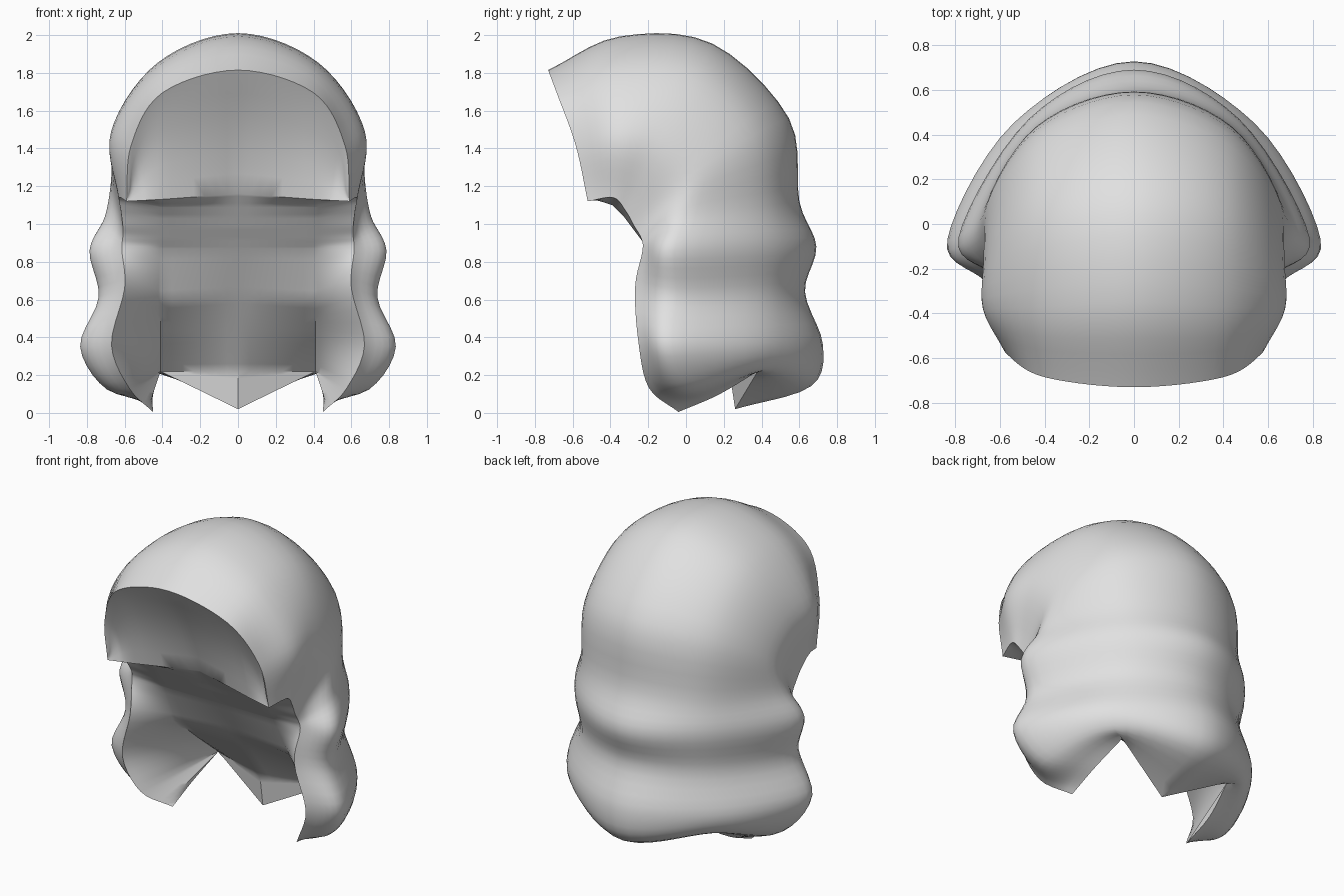
import bpy, bmesh, math
from mathutils import Vector

if "Cube" in bpy.data.objects:
    bpy.data.objects.remove(bpy.data.objects["Cube"])

N = 7   # columns per span of a section
M = 5   # rows between neighbouring sections

# Half sections: front edge, side, rear quarter, midline (y, z).
# They start as the upright brow arch and turn into flat rings down to the hem.
SECTIONS = [
    (.59, -.52, 1.12, .565, -.585, 1.42, .40, -.685, 1.695, -.73, 1.815),
    (.63, -.385, 1.14, .665, -.38, 1.49, .42, -.37, 1.84, -.35, 1.993),
    (.62, -.32, 1.07, .665, -.14, 1.45, .43, .06, 1.81, .14, 1.955),
    (.61, -.275, .99, .665, .04, 1.27, .44, .39, 1.49, .545, 1.56),
    (.61, -.24, .93, .70, .00, 1.05, .44, .44, 1.10, .60, 1.12),
    (.615, -.23, .86, .785, -.06, .86, .47, .47, .88, .69, .88),
    (.60, -.27, .66, .735, -.05, .61, .45, .44, .63, .63, .64),
    (.67, -.25, .36, .835, -.07, .35, .54, .45, .37, .725, .36),
    (.575, -.195, .13, .695, .01, .13, .505, .42, .235, .66, .14),
    (.45, -.04, .005, .45, .17, .095, .41, .38, .22, .26, .02),
]
# Inner wall, one line per section: corner (x, y, z) and midline (y, z)
INNER = [
    (.41, -.485, 1.13, -.40, 1.16), (.41, -.39, 1.10, -.36, 1.10),
    (.41, -.33, 1.04, -.32, 1.04), (.41, -.285, .98, -.28, .98),
    (.40, -.24, .92, -.235, .92), (.40, -.20, .87, -.20, .87),
    (.41, -.06, .59, -.04, .62), (.41, .16, .40, .095, .42),
    (.41, .38, .22, .23, .22), (.41, .38, .22, .26, .02),
]


def spline(pts, i, t):
    """Smooth curve through pts, position t inside span i."""
    b, c = pts[i], pts[i + 1]
    a = pts[i - 1] if i > 0 else b * 2 - c
    d = pts[i + 2] if i + 2 < len(pts) else c * 2 - b
    return (b * 2 + (c - a) * t + (a * 2 - b * 5 + c * 4 - d) * t * t
            + (b * 3 - a - c * 3 + d) * t ** 3) * .5


def resample(pts, n, straight=False):
    out = []
    for i in range(len(pts) - 1):
        for k in range(n):
            t = k / n
            out.append(pts[i].lerp(pts[i + 1], t) if straight else spline(pts, i, t))
    return out + [pts[-1].copy()]


def section(s, last):
    e, side, rear = Vector(s[0:3]), Vector(s[3:6]), Vector(s[6:9])
    mid = Vector((0, s[9], s[10]))
    if last:   # the hem keeps sharp notches
        return resample([e, side, rear], N)[:-1] + resample([rear, mid], N, True)
    # mirrored neighbour keeps the midline smooth
    beyond = Vector((-rear.x, rear.y, rear.z))
    return resample([e, side, rear, mid, beyond], N)[:3 * N + 1]


def transpose(g):
    return [list(r) for r in zip(*g)]


# Outer shell
rows = [section(s, i == len(SECTIONS) - 1) for i, s in enumerate(SECTIONS)]
outer = transpose([resample(c, M) for c in transpose(rows)])

# Inner neck wall joined to the front edge of the shell
corner = resample([Vector(r[:3]) for r in INNER], M, True)
middle = resample([Vector((0, r[3], r[4])) for r in INNER], M, True)
inner = []
for row, a, b in zip(outer, corner, middle):
    inner.append([row[0].lerp(a, k / (2 * N)) for k in range(2 * N)]
                 + [a.lerp(b, k / N) for k in range(N + 1)])
inner[-1] = [p.copy() for p in outer[-1]]

# Brow rim and the sloping, slightly hollow panel below it
rim, sill = outer[0], inner[0]
lip = []
for k, p in enumerate(rim):
    f = .025 * min(1, k / 2)
    lip.append(Vector((p.x * (1 - f), p.y + f * .4, 1.12 + (p.z - 1.12) * (1 - f))))
panel = [rim]
for j in range(7):
    hollow = .03 * math.sin(math.pi * j / 6)
    panel.append([p.lerp(q, j / 6) + Vector((0, hollow * min(1, k / N), 0))
                  for k, (p, q) in enumerate(zip(lip, sill))])

bm = bmesh.new()
for sign in (1, -1):
    for grid in (outer, inner, panel):
        vs = [[bm.verts.new((p.x * sign, p.y, p.z)) for p in row] for row in grid]
        for r0, r1 in zip(vs, vs[1:]):
            for k in range(len(r0) - 1):
                bm.faces.new((r0[k], r0[k + 1], r1[k + 1], r1[k]))
bmesh.ops.remove_doubles(bm, verts=bm.verts, dist=.0008)
bmesh.ops.dissolve_degenerate(bm, edges=bm.edges, dist=.0005)
bmesh.ops.recalc_face_normals(bm, faces=bm.faces)

mesh = bpy.data.meshes.new("hair")
bm.to_mesh(mesh)
bm.free()
hair = bpy.data.objects.new("hair", mesh)
bpy.context.collection.objects.link(hair)

mat = bpy.data.materials.new("light_grey")
mat.diffuse_color = (.75, .75, .75, 1)
mat.use_nodes = True
mat.node_tree.nodes["Principled BSDF"].inputs["Base Color"].default_value = mat.diffuse_color
mesh.materials.append(mat)

bpy.context.view_layer.objects.active = hair
hair.select_set(True)
bpy.ops.object.shade_smooth_by_angle(angle=math.radians(35))
